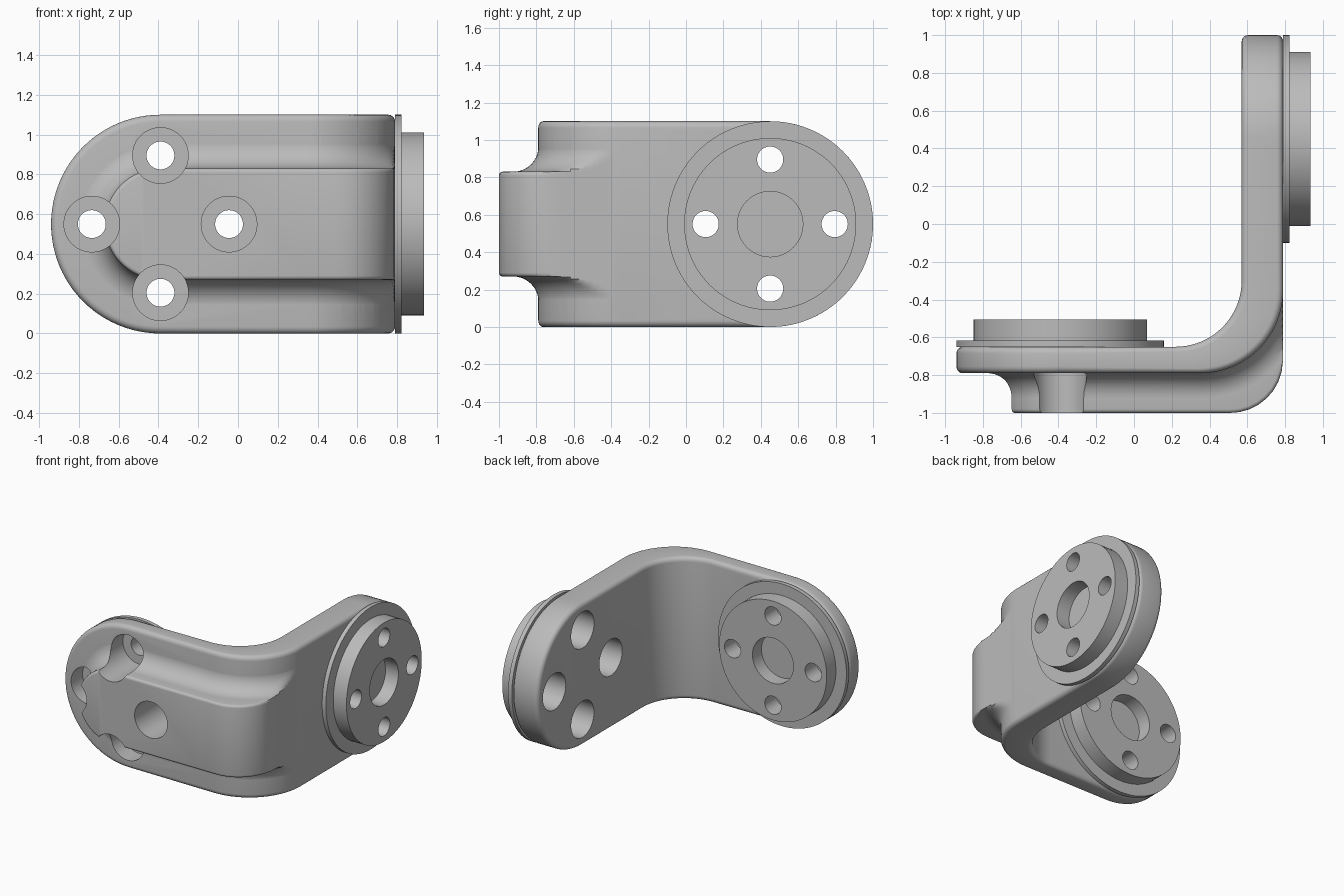
import bpy, bmesh
from math import sin, cos, pi, sqrt, radians
from mathutils import Vector, Matrix

cube = bpy.data.objects.get("Cube")
if cube:
    bpy.data.objects.remove(cube, do_unlink=True)

MID = 0.55                       # height of the centre line
FRONT_C, SIDE_C = -0.39, 0.45    # centres of the two round ends
OUT, INN, END_X, SIDE_IN = -0.79, -0.65, 0.79, 0.57
BOLT, BOLT_R = 0.345, 0.07

grey = bpy.data.materials.new("machined grey")
grey.use_nodes = True
grey.diffuse_color = (0.5, 0.5, 0.5, 1)
grey.node_tree.nodes["Principled BSDF"].inputs["Base Color"].default_value = (0.5, 0.5, 0.5, 1)


def make_object(name, bm):
    bmesh.ops.remove_doubles(bm, verts=bm.verts, dist=0.0002)
    bmesh.ops.recalc_face_normals(bm, faces=bm.faces)
    mesh = bpy.data.meshes.new(name)
    bm.to_mesh(mesh)
    bm.free()
    obj = bpy.data.objects.new(name, mesh)
    bpy.context.collection.objects.link(obj)
    mesh.materials.append(grey)
    return obj


def apply_boolean(obj, other, operation):
    bpy.context.view_layer.objects.active = obj
    mod = obj.modifiers.new("join", 'BOOLEAN')
    mod.operation, mod.object, mod.solver = operation, other, 'EXACT'
    bpy.ops.object.modifier_apply(modifier=mod.name)
    bpy.data.objects.remove(other, do_unlink=True)


def smooth(obj):
    bpy.ops.object.select_all(action='DESELECT')
    obj.select_set(True)
    bpy.context.view_layer.objects.active = obj
    bpy.ops.object.shade_smooth_by_angle(angle=radians(32))


# Stations along the bent strip: outer point, inner point, outward normal, half width
def stations(r, side_centre, n=20):
    result = []
    for i in range(n + 1):
        t = i / n * pi / 2
        x = FRONT_C - r * cos(t)
        result.append((Vector((x, OUT)), Vector((x, INN)), Vector((0, -1)), r * sin(t)))
    for i in range(n + 1):
        a = i / n * pi / 2
        d = Vector((sin(a), -cos(a)))
        result.append((Vector((0.35, -0.35)) + 0.44 * d, Vector((0.22, -0.30)) + 0.35 * d, d, r))
    for i in range(n + 1):
        t = i / n * pi / 2
        y = side_centre + r * sin(t)
        result.append((Vector((END_X, y)), Vector((SIDE_IN, y)), Vector((1, 0)), r * cos(t)))
    return result


def strip_solid(name, radii, side_centre, place):
    """Stack strip outlines of the given radii; place(layer, station) gives x, y."""
    bm = bmesh.new()
    rings = []
    for k, r in enumerate(radii):
        ring = []
        for st in stations(r, side_centre):
            p = place(k, st)
            ring.append([bm.verts.new((p.x, p.y, MID + s * st[3])) for s in (1, -1)])
        rings.append(ring)
    for i in range(len(rings[0]) - 1):
        for lo, hi in zip(rings, rings[1:]):
            for s in (0, 1):
                bm.faces.new((lo[i][s], lo[i + 1][s], hi[i + 1][s], hi[i][s]))
        for ring in (rings[0], rings[-1]):
            bm.faces.new((ring[i][0], ring[i][1], ring[i + 1][1], ring[i + 1][0]))
    return make_object(name, bm)


# Bent plate with rounded rims
EDGE = 0.035
quarter = [(EDGE * (1 - sin(t)), EDGE * (1 - cos(t))) for t in [i * pi / 10 for i in range(6)]]
plate_layers = [(inset, d, False) for d, inset in quarter[::-1]]
plate_layers = [(EDGE - EDGE * sin(i * pi / 10), EDGE - EDGE * cos(i * pi / 10), False) for i in range(6)]
plate_layers += [(inset, d, True) for inset, d, _ in plate_layers[::-1]]


def place_plate(k, st):
    _, depth, from_inside = plate_layers[k]
    span = st[1] - st[0]
    f = depth / span.length
    return st[0] + span * (1 - f if from_inside else f)


bracket = strip_solid("bracket", [MID - l[0] for l in plate_layers], SIDE_C, place_plate)

# Raised rib: hollow fillet at its foot, small round at its top
RIB, FILLET, ROUND = 0.28, 0.135, 0.02
rib_layers = [(FILLET, -0.05, 0)]
for i in range(11):
    t = i * pi / 20
    rib_layers.append((FILLET * (1 - sin(t)), FILLET * (1 - cos(t)) - 0.001, 0))
for i in range(5):
    t = i * pi / 8
    rib_layers.append((-ROUND * (1 - cos(t)), 1, ROUND * (1 - sin(t))))


def rib_height(p, d):
    """Distance from the plate to the rib's outer skin."""
    limits = []
    if d.x > 1e-4:
        limits.append((END_X - p.x) / d.x)
    if d.y < -1e-4:
        limits.append((p.y + 1.002) / -d.y)
    t = min(limits)
    centre, radius = Vector((0.51, -0.722)), 0.28
    hit = p + d * t
    if hit.x > centre.x and hit.y < centre.y:
        q = p - centre
        b = q.dot(d)
        t = -b + sqrt(max(0, b * b - q.length_squared + radius * radius))
    return t - 0.002


def place_rib(k, st):
    _, h, drop = rib_layers[k]
    top = rib_height(st[0], st[2])
    fade = min(1, max(0, (top - FILLET) / 0.05))
    return st[0] + st[2] * min(h, top - drop * fade)


rib = strip_solid("rib", [RIB + l[0] for l in rib_layers], 0.0, place_rib)
apply_boolean(bracket, rib, 'UNION')


# Cylinder between two heights on a local axis, placed by a matrix
def cylinder(name, matrix, r, lo, hi, u=0, v=0, sides=48):
    bm = bmesh.new()
    bmesh.ops.create_cone(bm, cap_ends=True, segments=sides, radius1=r, radius2=r, depth=hi - lo,
                          matrix=matrix @ Matrix.Translation((u, v, (lo + hi) / 2)))
    return make_object(name, bm)


def bolt_circle():
    return [(BOLT, 0), (-BOLT, 0), (0, BOLT), (0, -BOLT)]


front_axis = Matrix.Translation((FRONT_C, INN, MID)) @ Matrix.Rotation(-pi / 2, 4, 'X')
side_axis = Matrix.Translation((END_X, SIDE_C, MID)) @ Matrix.Rotation(pi / 2, 4, 'Y')

# Wide bolt pockets through the bracket
for axis in (front_axis, side_axis):
    for u, v in bolt_circle():
        apply_boolean(bracket, cylinder("pocket_cutter", axis, 0.14, -0.45, 0.05, u, v), 'DIFFERENCE')
smooth(bracket)


# Stepped mounting hubs: thin flange, thick disc, blind bore and bolt holes
def hub(name, axis):
    bm = bmesh.new()
    profile = [(0, 0), (MID, 0), (MID, 0.032), (0.46, 0.032), (0.46, 0.145), (0, 0.145)]
    verts = [bm.verts.new((r, 0, z)) for r, z in profile]
    edges = [bm.edges.new(pair) for pair in zip(verts, verts[1:])]
    bmesh.ops.spin(bm, geom=verts + edges, cent=(0, 0, 0), axis=(0, 0, 1), angle=2 * pi, steps=96)
    bm.transform(axis)
    obj = make_object(name, bm)
    apply_boolean(obj, cylinder("bore_cutter", axis, 0.175, 0.035, 0.3), 'DIFFERENCE')
    for u, v in bolt_circle():
        apply_boolean(obj, cylinder("bolt_cutter", axis, BOLT_R, -0.1, 0.3, u, v), 'DIFFERENCE')
    smooth(obj)


hub("front_hub", front_axis)
hub("side_hub", side_axis)
